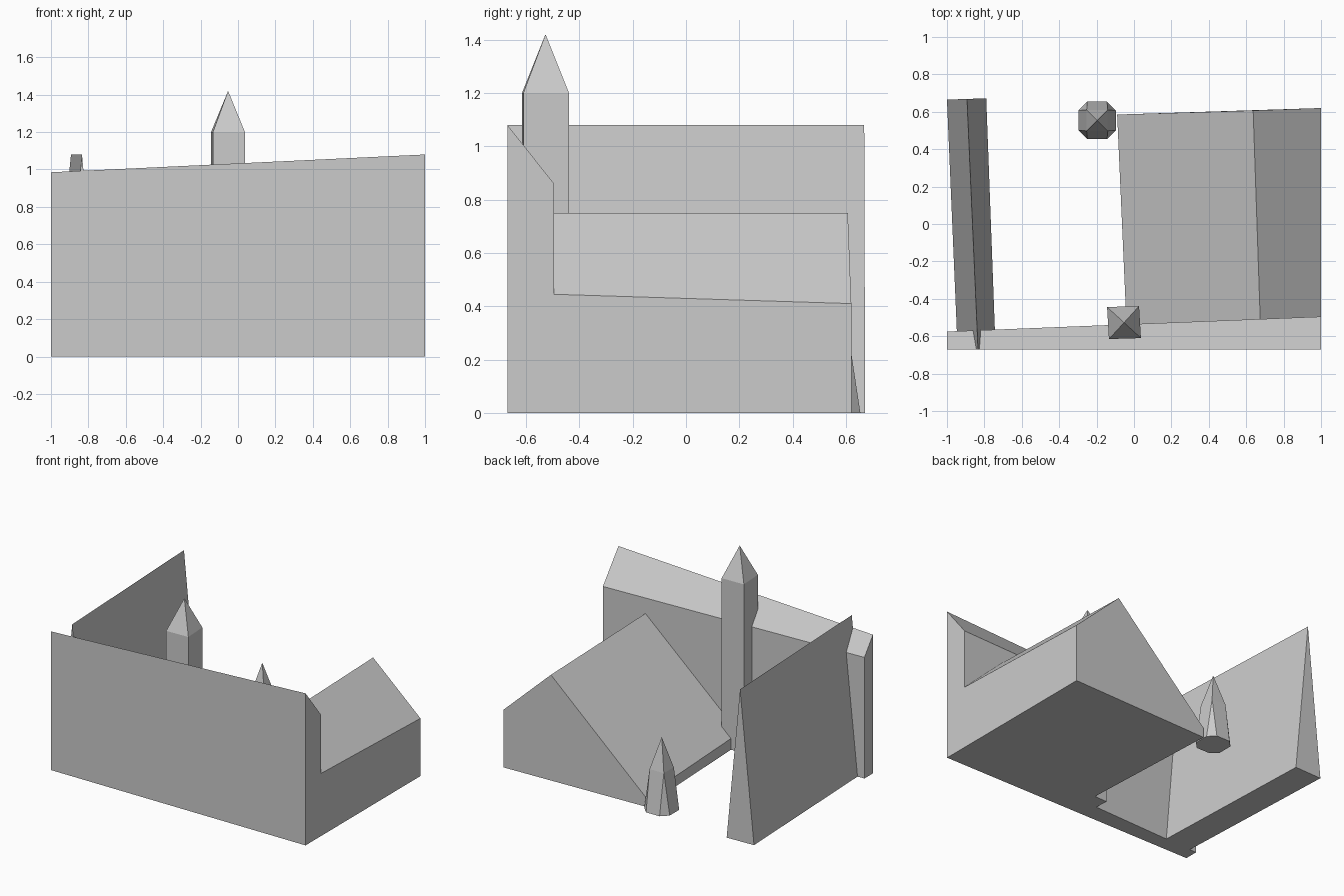
import bpy, bmesh

cube = bpy.data.objects.get("Cube")
if cube:
    bpy.data.objects.remove(cube, do_unlink=True)

# Single plain grey material
grey = bpy.data.materials.new("plain_grey")
grey.use_nodes = True
colour = (0.6, 0.6, 0.6, 1)
grey.diffuse_color = colour
grey.node_tree.nodes["Principled BSDF"].inputs["Base Color"].default_value = colour


def build(name, rings, extra_faces=None):
    """Loft equal-length rings; a one-point ring is an apex."""
    bm = bmesh.new()
    loops = [[bm.verts.new(p) for p in ring] for ring in rings]
    for a, b in zip(loops, loops[1:]):
        n = len(a)
        for i in range(n):
            j = (i + 1) % n
            if len(b) == 1:
                bm.faces.new((a[i], a[j], b[0]))
            elif len(b) * 2 == n:
                # Chamfered base: pairs of base corners meet one upper corner
                if i % 2 == 0:
                    bm.faces.new((a[i], a[j], b[i // 2]))
                else:
                    bm.faces.new((a[i], a[j], b[(j // 2) % len(b)], b[i // 2]))
            else:
                bm.faces.new((a[i], a[j], b[j], b[i]))
    for loop in (loops[0], loops[-1]):
        if len(loop) > 2:
            bm.faces.new(loop)
    bmesh.ops.recalc_face_normals(bm, faces=bm.faces)
    mesh = bpy.data.meshes.new(name)
    bm.to_mesh(mesh)
    bm.free()
    mesh.materials.append(grey)
    obj = bpy.data.objects.new(name, mesh)
    bpy.context.collection.objects.link(obj)
    return obj


# Front wall: tapered, with a chamfered inner top edge
def wall_end(x, inner, top):
    return [(x, -0.67, 0), (x, inner, 0), (x, inner, 0.86), (x, -0.67, top)]


build("front_wall", [wall_end(-1, -0.575, 0.985), wall_end(1, -0.495, 1.08)])


# Side wall: a tall thin wedge running front to back
def wedge_end(left, ridge, right, y_left, y_right):
    return [(left, y_left, 0), (right, y_right, 0),
            (ridge, (y_left + y_right) / 2, 1.08)]


build("wedge_wall", [wedge_end(-0.943, -0.834, -0.74, -0.67, -0.67),
                     wedge_end(-1, -0.893, -0.79, 0.665, 0.672)])


# Gabled hall: long slope to one side, short slope to the other
def gable(left, ridge, y_left, y_ridge, y_right, low, eave):
    return [(left, y_left, 0), (1, y_right, 0), (1, y_right, eave),
            (ridge, y_ridge, 0.75), (left, y_left, low)]


build("gabled_hall", [gable(-0.04, 0.675, -0.54, -0.515, -0.50, 0.08, 0.445),
                      gable(-0.09, 0.637, 0.585, 0.607, 0.62, 0.07, 0.41)])

# Tower: slightly turned square shaft with a pointed roof
plan = [(-0.134, -0.615), (0.037, -0.61), (0.027, -0.439), (-0.144, -0.444)]
build("tower", [[(x, y, 0) for x, y in plan],
                [(x, y, 1.2) for x, y in plan],
                [(-0.053, -0.527, 1.42)]])

# Small spire: eight-sided foot, four-sided tip
cx, cy, wide, narrow, shoulder = -0.197, 0.554, 0.1, 0.053, 0.056
foot, neck = [], []
for sx, sy in ((1, 1), (-1, 1), (-1, -1), (1, -1)):
    pair = [(cx + sx * wide, cy + sy * narrow, 0), (cx + sx * narrow, cy + sy * wide, 0)]
    foot += pair if sx * sy > 0 else pair[::-1]
    neck.append((cx + sx * shoulder, cy + sy * shoulder, 0.29))
build("small_spire", [foot, neck, [(cx, cy, 0.51)]])
